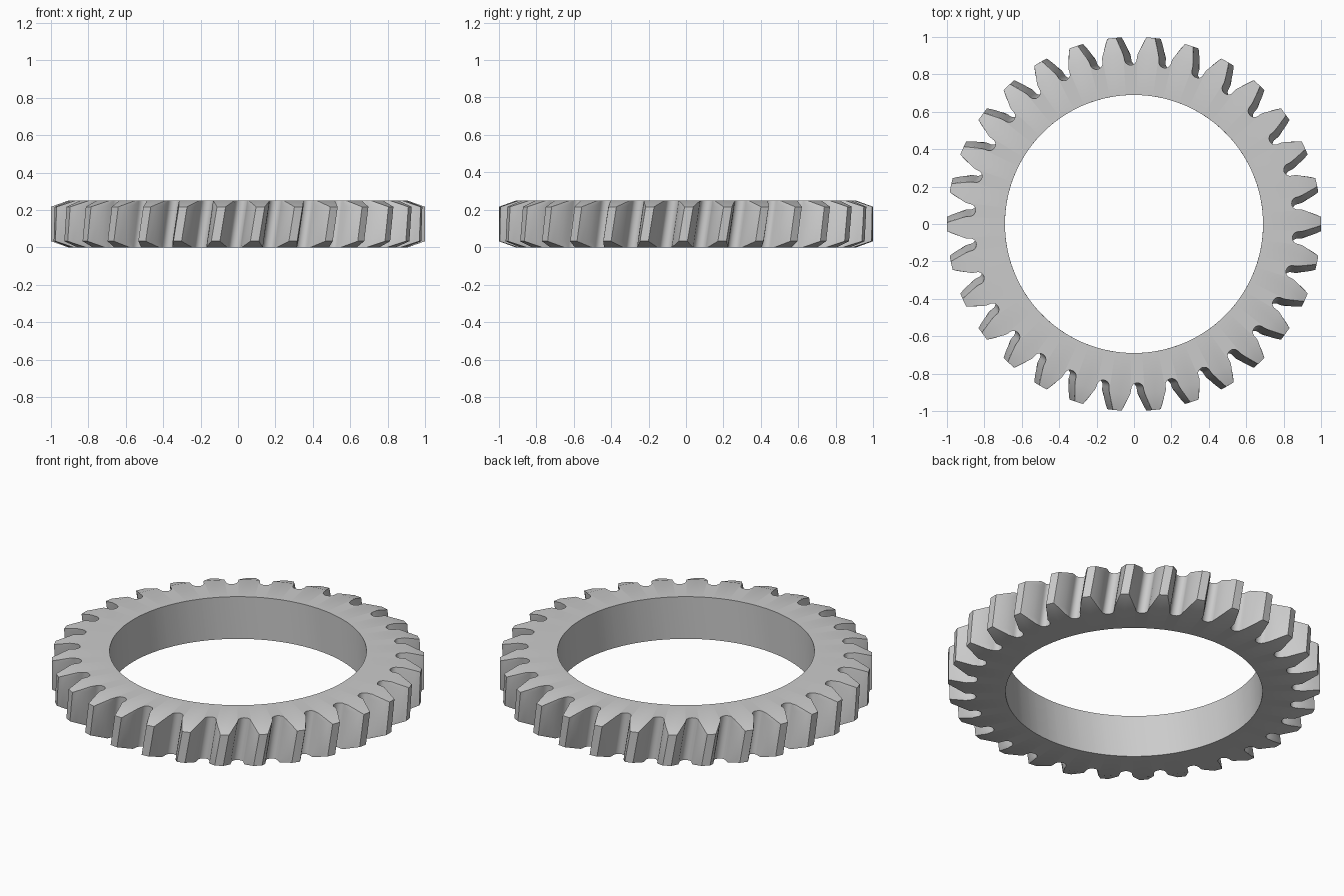
import bpy, bmesh, math

if "Cube" in bpy.data.objects:
    bpy.data.objects.remove(bpy.data.objects["Cube"])

TEETH = 30
HEIGHT = 0.25
TWIST = 0.042            # helix rotation over the full height (radians)
BORE, ROOT, TIP = 0.69, 0.85, 1.0
BASE = 0.881             # base circle of the involute flanks
CHAMFER_R, CHAMFER_H = 0.908, 0.033
PITCH = 2 * math.pi / TEETH
BASE_HALF = math.radians(3.85)


def flank_angle(r):
    """Half angle of a tooth at radius r, following an involute."""
    a = math.acos(min(1, BASE / r))
    return BASE_HALF - (math.tan(a) - a)


def tooth_profile(tip):
    """(radius, angle) points of one tooth, from valley centre to the next."""
    half = []
    # rounded valley
    for i in range(5):
        t = i / 5 * math.pi / 2
        half.append((ROOT + (BASE - ROOT) * (1 - math.cos(t)),
                     PITCH / 2 - (PITCH / 2 - BASE_HALF) * math.sin(t)))
    # flank
    for i in range(6):
        r = BASE + (tip - BASE) * i / 5
        half.append((r, flank_angle(r)))
    left = [(r, -a) for r, a in half]
    right = [(r, a) for r, a in reversed(half[1:])]
    return left + [(tip, 0)] + right


def ring(bm, z, tip=None):
    """One closed ring of vertices; without a tip radius it lies on the bore."""
    verts = []
    turn = TWIST * (z / HEIGHT - 0.5)
    for k in range(TEETH):
        for r, a in tooth_profile(tip or TIP if tip else CHAMFER_R):
            r = r if tip else BORE
            ang = k * PITCH + a + turn
            verts.append(bm.verts.new((r * math.cos(ang), r * math.sin(ang), z)))
    return verts


bm = bmesh.new()

# Closed loop of rings: toothed outside with chamfered ends, then the bore
rings = [
    ring(bm, 0, CHAMFER_R),
    ring(bm, CHAMFER_H, TIP),
    ring(bm, HEIGHT / 2, TIP),
    ring(bm, HEIGHT - CHAMFER_H, TIP),
    ring(bm, HEIGHT, CHAMFER_R),
    ring(bm, HEIGHT),
    ring(bm, 0),
]
for lower, upper in zip(rings, rings[1:] + rings[:1]):
    n = len(lower)
    for i in range(n):
        j = (i + 1) % n
        bm.faces.new((lower[i], lower[j], upper[j], upper[i]))
bmesh.ops.recalc_face_normals(bm, faces=bm.faces)

mesh = bpy.data.meshes.new("helical_gear_ring")
bm.to_mesh(mesh)
bm.free()
gear = bpy.data.objects.new("helical_gear_ring", mesh)
bpy.context.collection.objects.link(gear)

# Plain grey metal
steel = bpy.data.materials.new("light_grey_steel")
steel.diffuse_color = (0.6, 0.6, 0.6, 1)
steel.use_nodes = True
steel.node_tree.nodes["Principled BSDF"].inputs["Base Color"].default_value = steel.diffuse_color
mesh.materials.append(steel)

# Smooth flanks and bore, sharp chamfers and ends
bpy.context.view_layer.objects.active = gear
gear.select_set(True)
bpy.ops.object.shade_smooth_by_angle(angle=math.radians(25))
